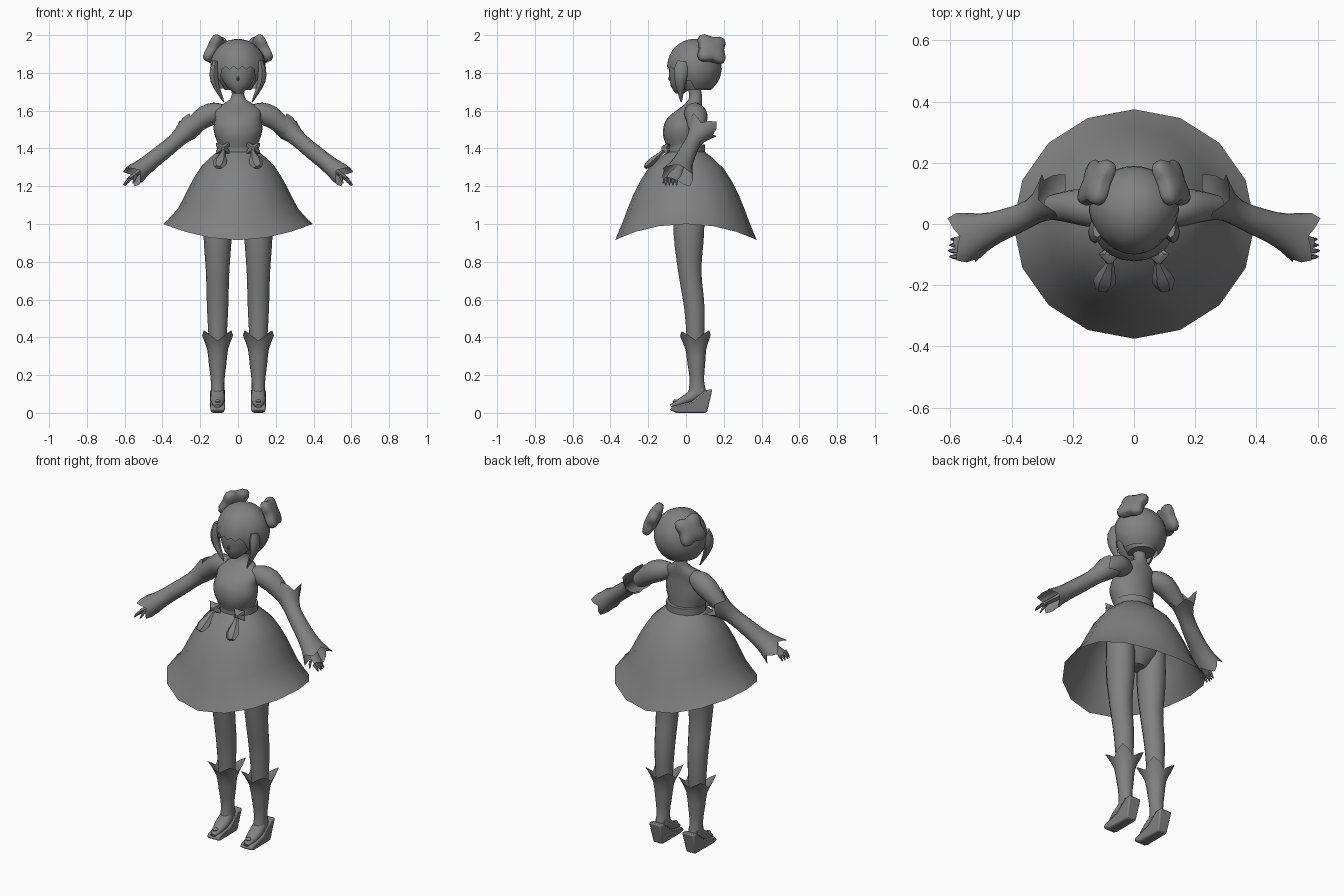
import bpy, bmesh
from math import sin, cos, pi, radians
from mathutils import Vector

cube = bpy.data.objects.get("Cube")
if cube:
    bpy.data.objects.remove(cube)

shade = (.22, .22, .22, 1)
grey = bpy.data.materials.new("plain_grey")
grey.use_nodes = True
grey.diffuse_color = shade
grey.node_tree.nodes["Principled BSDF"].inputs["Base Color"].default_value = shade


def finish(name, bm, mirror, crease):
    """Turn a bmesh into a smooth-shaded object, mirrored if it is one of a pair."""
    bmesh.ops.recalc_face_normals(bm, faces=bm.faces)
    mesh = bpy.data.meshes.new(name)
    bm.to_mesh(mesh)
    bm.free()
    mesh.materials.append(grey)
    mesh.shade_smooth()
    mesh.set_sharp_from_angle(angle=radians(crease))
    part = bpy.data.objects.new(name, mesh)
    bpy.context.collection.objects.link(part)
    if mirror:
        part.modifiers.new("Mirror", 'MIRROR').use_mirror_merge = False
    return part


def bridge(bm, rings, cap_start=True, cap_end=True):
    """Join neighbouring rings with quads and optionally close the ends."""
    count = len(rings[0])
    for near, far in zip(rings, rings[1:]):
        for k in range(count):
            after = (k + 1) % count
            bm.faces.new((near[k], near[after], far[after], far[k]))
    if cap_start:
        bm.faces.new(rings[0])
    if cap_end:
        bm.faces.new(rings[-1])


def sample(values, t):
    """Smooth curve through evenly spaced values."""
    last = len(values) - 1
    i = min(int(t * last), last - 1)
    p = t * last - i
    start, step = values[i], values[i + 1] - values[i]
    slope_in = (values[i + 1] - values[max(i - 1, 0)]) / 2
    slope_out = (values[min(i + 2, last)] - start) / 2
    return start + slope_in * p + (step * 3 - slope_in * 2 - slope_out) * p ** 2 + (slope_in + slope_out - step * 2) * p ** 3


def upright(bottom, top, lean, side=0):
    """Path rising (or falling) evenly while following the given y positions."""
    last = len(lean) - 1
    return [(side, y, bottom + (top - bottom) * i / last) for i, y in enumerate(lean)]


def tube(name, path, width, depth=None, star=(0, 0), spike=0, sides=12, steps=8, level=False,
         open_start=False, open_end=False, mirror=False, crease=50):
    """Loft smoothly varying ovals along a path; star and spike give four-pointed rims."""
    bm = bmesh.new()
    points = [Vector(p) for p in path]
    depth = depth or width
    centres = [sample(points, i / steps) for i in range(steps + 1)]
    rings = []
    for i, centre in enumerate(centres):
        t = i / steps
        along = (centres[min(i + 1, steps)] - centres[max(i - 1, 0)]).normalized()
        if level:
            along = Vector((0, 0, 1))
        ref = Vector((0, 1, 0)) if abs(along.x) > .6 else Vector((1, 0, 0))
        u = (ref - along * ref.dot(along)).normalized()
        v = along.cross(u)
        ring = []
        for k in range(sides):
            a = 2 * pi * k / sides
            lobe = -cos(4 * a) * sample(star, t)
            offset = u * cos(a) * sample(width, t) + v * sin(a) * sample(depth, t)
            lift = along * lobe * (-spike if t < .5 else spike)
            ring.append(bm.verts.new(centre + offset * (1 + lobe) + lift))
        rings.append(ring)
    bridge(bm, rings, not open_start, not open_end)
    return finish(name, bm, mirror, crease)


# Torso, neck, belt and pelvis
tube("torso", upright(1.36, 1.76, [0, -.02, -.01, .05, .03]),
     width=[.1, .1, .12, .13, .12, .12, .04, .035, .035],
     depth=[.09, .09, .1, .1, .09, .06, .036, .034, .036], sides=20, steps=16, level=True)
tube("belt", upright(1.37, 1.42, [0, 0]), width=[.11, .11], depth=[.1, .1],
     sides=20, steps=1, level=True)
tube("pelvis", upright(1.02, 1.36, [.015, .01, 0]), width=[.05, .16, .14, .09],
     depth=[.05, .1, .1, .08], sides=16, level=True)

# Skirt, with a hem that dips at the front and back
skirt = tube("skirt", upright(1.39, 1, [0, 0]), width=[.1, .19, .26, .32, .395],
             depth=[.09, .2, .28, .335, .375], sides=16, level=True, open_start=True, open_end=True)
for vert in skirt.data.vertices:
    x, y, z = vert.co
    vert.co.z -= .22 * (1.39 - z) * y * y / (x * x + y * y)

# Legs and boots
ankle = .108
tube("leg", upright(1.15, .35, [.015, .015, .02, .045, .05], ankle),
     width=[.07, .075, .062, .056, .045], depth=[.085, .083, .063, .055, .045],
     sides=14, steps=12, mirror=True)
tube("boot", upright(.41, .1, [.05, .055, .06], ankle), width=[.088, .057, .046, .036, .036],
     depth=[.088, .057, .046, .038, .05], star=[.18, .03, 0, 0, 0], spike=.14,
     sides=16, open_start=True, mirror=True)
tube("shoe", [(ankle, .085, .13), (ankle, .02, .08), (ankle, -.08, .035)],
     width=[.03, .038, .037, .015], depth=[.04, .036, .024, .01], mirror=True)
tube("toe_button", upright(.05, .07, [-.055, -.055], ankle), width=[.008, .016, .008],
     steps=4, sides=8, level=True, mirror=True)

# Wedge soles extruded from a side profile and narrowed at the ground
bm = bmesh.new()
profile = [(-.085, .015), (-.05, 0), (.11, 0), (.14, .125), (.1, .12), (.03, .06), (-.07, .036)]
inner, outer = ([bm.verts.new((ankle + (side * .04 if z else side * .03), y, z)) for y, z in profile]
                for side in (-1, 1))
bridge(bm, [inner, outer])
sole = finish("sole", bm, mirror=True, crease=30)
bevel = sole.modifiers.new("Bevel", 'BEVEL')
bevel.width, bevel.segments = .008, 2

# Shoulder puffs and long sleeves flared at both ends
tube("shoulder_puff", [(.075, .03, 1.6), (.17, .055, 1.57), (.27, .055, 1.49)],
     width=[.036, .055, .06, .05, .04], sides=14, mirror=True)
tube("sleeve", [(.256, .09, 1.51), (.34, .035, 1.43), (.45, -.01, 1.34), (.55, -.045, 1.26)],
     width=[.085, .046, .047, .058, .09], depth=[.068, .045, .044, .047, .062],
     star=[.15, .02, 0, .02, .12], spike=.16, sides=16, steps=10,
     open_start=True, open_end=True, mirror=True)

# Hands with fingers
tube("palm", [(.46, -.015, 1.33), (.52, -.045, 1.28), (.58, -.078, 1.235)],
     width=[.02, .022, .034, .03], depth=[.018, .016, .014, .011], sides=8, mirror=True)
taper = [.009, .008, .003]
for i, finger in enumerate(("index", "middle", "ring", "little")):
    y, reach = -.107 + .019 * i, .004 * abs(i - 1)
    tube(finger + "_finger", [(.572, y, 1.24), (.593 - reach, y, 1.222), (.606 - reach, y, 1.205)],
         width=taper, sides=6, steps=4, mirror=True)
tube("thumb", [(.54, -.085, 1.255), (.548, -.11, 1.235), (.555, -.122, 1.215)],
     width=taper, sides=6, steps=4, mirror=True)

# Waist bows with hanging tassels
tube("bow", [(.08, -.085, 1.4), (.08, -.13, 1.4)], width=[.02, .038, .022, .008],
     depth=[.02, .03, .02, .008], star=[0, .35, .2, 0], sides=16, steps=3, mirror=True, crease=25)
tube("tassel", [(.075, -.115, 1.39), (.104, -.215, 1.3)], width=[.01, .02, .038, .022],
     depth=[.01, .014, .022, .012], sides=6, steps=6, mirror=True, crease=30)

# Face tapering to the chin, with a small nose
tube("face", upright(1.69, 1.9, [-.035, -.008, 0, .01]), width=[.018, .072, .094, .1, .09],
     depth=[.02, .07, .087, .09, .09], sides=20, steps=10, level=True)
tube("nose", upright(1.75, 1.785, [-.07, -.085, -.08]), width=[.004, .008, .004],
     depth=[.004, .013, .004], sides=6, steps=4, level=True)

# Hair cap: short jagged fringe in front, longer at the sides and back
bm = bmesh.new()
columns, rows = 36, 10
rings = [[] for row in range(rows)]
for k in range(columns):
    a = 2 * pi * k / columns
    front = max(0, -sin(a))
    if front > .72:
        hem = 88 + 7 * (k % 2)
    else:
        hem = 118 if front else 138
    for row, ring in enumerate(rings):
        polar = radians(hem) * (row + .4) / (rows - .6)
        x = .148 * (1 - .12 * front) * sin(polar) * cos(a)
        ring.append(bm.verts.new((x, .045 + .145 * sin(polar) * sin(a), 1.83 + .15 * cos(polar))))
bridge(bm, rings, cap_end=False)
finish("hair", bm, mirror=False, crease=50)
tube("nape_hair", upright(1.71, 1.84, [.06, .05]), width=[.07, .105, .12],
     depth=[.075, .1, .1], sides=18, level=True)
tube("side_lock", [(.12, -.015, 1.86), (.125, -.03, 1.76), (.075, -.025, 1.645)],
     width=[.015, .023, .021, .012, .003], depth=[.03, .04, .03, .016, .003], sides=8, mirror=True)

# Four-lobed hair buns facing outward
centre = Vector((.122, .135, 1.925))
outward = Vector((.78, .32, .38)).normalized() * .035
tube("hair_bun", [centre - outward, centre + outward], width=[.03, .075, .08, .075, .03],
     star=[.1, .2, .1], sides=24, mirror=True, crease=70)
